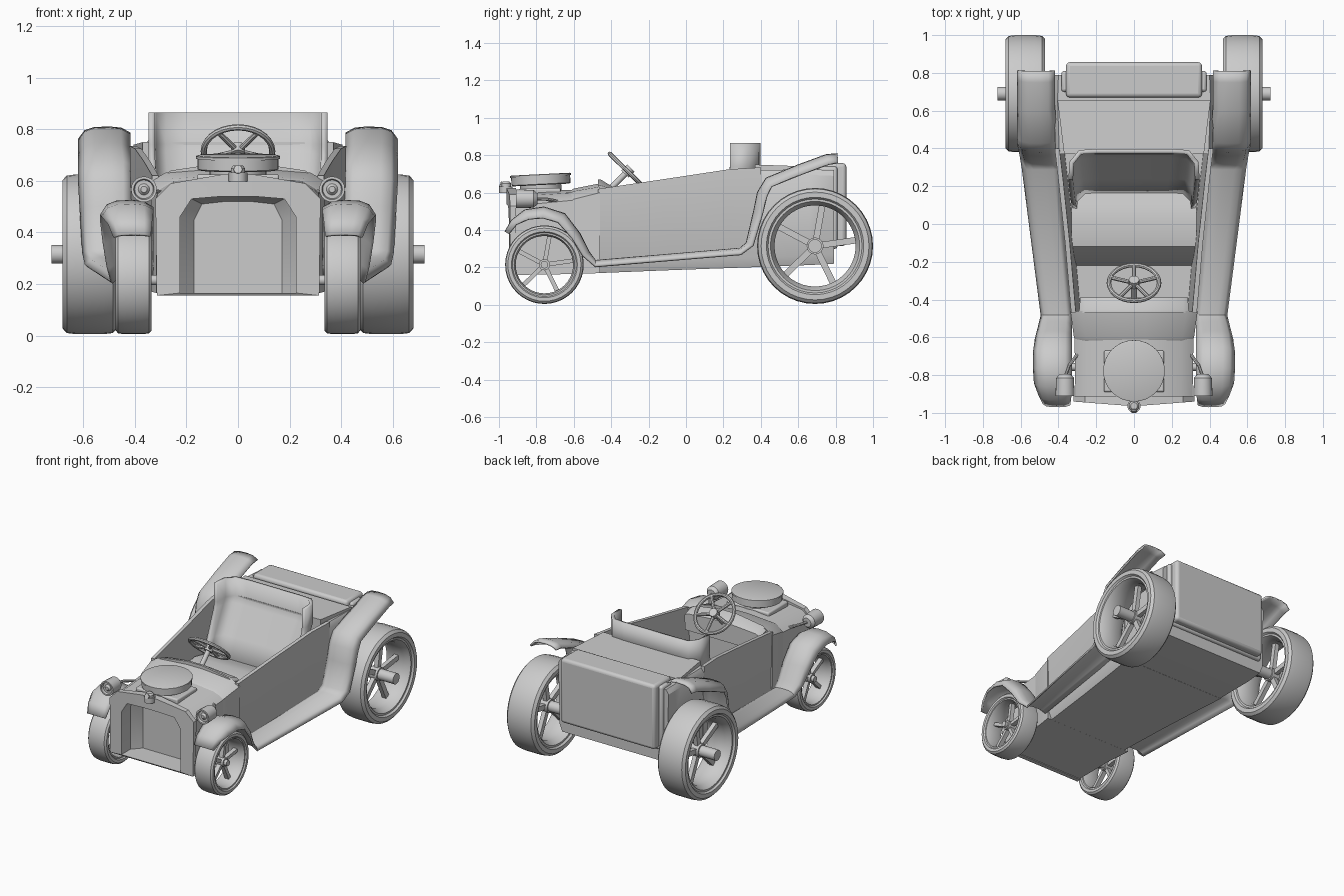
import bpy, bmesh, math
from mathutils import Vector, Matrix

if "Cube" in bpy.data.objects:
    bpy.data.objects.remove(bpy.data.objects["Cube"])


def finish(name, bm, solid=0, bevel=0, angle=35):
    bmesh.ops.remove_doubles(bm, verts=bm.verts, dist=1e-5)
    bmesh.ops.recalc_face_normals(bm, faces=bm.faces)
    me = bpy.data.meshes.new(name)
    bm.to_mesh(me)
    bm.free()
    me.shade_smooth()
    me.set_sharp_from_angle(angle=math.radians(angle))
    ob = bpy.data.objects.new(name, me)
    bpy.context.collection.objects.link(ob)
    if solid:
        m = ob.modifiers.new("thickness", 'SOLIDIFY')
        m.thickness, m.offset = solid, 0
    if bevel:
        m = ob.modifiers.new("round", 'BEVEL')
        m.width, m.segments = bevel, 3
    return ob


def loft(name, rings, closed=True, caps=True, loop=False, **kw):
    bm = bmesh.new()
    vs = [[bm.verts.new(p) for p in r] for r in rings]
    n = len(vs[0])
    pairs = list(zip(vs, vs[1:])) + ([(vs[-1], vs[0])] if loop else [])
    for a, b in pairs:
        for i in range(n if closed else n - 1):
            j = (i + 1) % n
            bm.faces.new((a[i], a[j], b[j], b[i]))
    if closed and caps and not loop:
        bm.faces.new(vs[0])
        bm.faces.new(vs[-1])
    return finish(name, bm, **kw)


def lathe(name, prof, origin, axis=(1, 0, 0), seg=32, loop=False, **kw):
    """prof: (distance along axis, radius)"""
    q = Vector((0, 0, 1)).rotation_difference(Vector(axis))
    rings = [[Vector(origin) + q @ Vector((r * math.cos(t), r * math.sin(t), d))
              for t in [2 * math.pi * k / seg for k in range(seg)]] for d, r in prof]
    return loft(name, rings, loop=loop, **kw)


def rod(name, a, b, r, seg=16):
    d = Vector(b) - Vector(a)
    return lathe(name, [(0, r), (d.length, r)], a, d.normalized(), seg)


def box(name, lo, hi, bevel=0, rot=None):
    bm = bmesh.new()
    lo, hi = Vector(lo), Vector(hi)
    bmesh.ops.create_cube(bm, size=1, matrix=Matrix.Translation((lo + hi) / 2) @ Matrix.Diagonal((*(hi - lo), 1)))
    if rot:
        bmesh.ops.transform(bm, matrix=rot, verts=bm.verts)
    return finish(name, bm, bevel=bevel)


def sym(half):
    return half + [(-x, z) for x, z in reversed(half)]


def ring(y, half, bow=0):
    return [(x, y - bow * (1 - abs(x) / 0.32), z) for x, z in sym(half)]


# Hood with a recessed radiator opening
inner = [(.225, .165), (.225, .46), (.18, .53), (.06, .54)]
front = [(.315, .155), (.32, .53), (.26, .59), (.06, .625)]
nose = [(.31, .16), (.31, .53), (.25, .58), (.06, .605)]
loft("hood", [ring(-.60, [(.315, .165), (.315, .56), (.25, .60), (.06, .615)]),
              ring(-.91, nose), ring(-.91, front), ring(-.94, front, .025),
              ring(-.94, inner, .025), ring(-.85, inner),
              ring(-.79, [(.17, .165), (.17, .45), (.14, .51), (.05, .52)])])
# Cowl between hood and cockpit, with dash
loft("cowl", [ring(-.62, [(.31, .165), (.31, .55), (.25, .598), (.06, .61)]),
              ring(-.60, [(.318, .165), (.318, .565), (.255, .608), (.06, .622)]),
              ring(-.46, [(.335, .17), (.337, .60), (.28, .632), (.06, .65)])])
loft("dashboard", [ring(-.47, [(.28, .50), (.29, .62), (.26, .64), (.06, .67)]),
                   ring(-.455, [(.28, .50), (.29, .62), (.26, .64), (.06, .67)]),
                   ring(-.39, [(.28, .50), (.285, .60), (.26, .615), (.06, .63)])])

# Open cockpit tub, then the closed tail
stations = [(-.47, .333, .17, .62), (-.1, .365, .185, .675), (.23, .40, .197, .725), (.40, .42, .203, .735)]
loft("cockpit_tub", [[(w - .025, y, zt), (w, y, zt), (w - .01, y, zb + .05), (w - .03, y, zb),
                      (-w + .03, y, zb), (-w + .01, y, zb + .05), (-w, y, zt), (-w + .025, y, zt),
                      (-w + .05, y, zb + .04), (w - .05, y, zb + .04)] for y, w, zb, zt in stations])
loft("tail", [[(s * x, y, z) for s, x, z in
               [(1, w - .03, zb), (1, w - .01, zb + .05), (1, w, zt - .03), (1, w - .02, zt),
                (-1, w - .02, zt), (-1, w, zt - .03), (-1, w - .01, zb + .05), (-1, w - .03, zb)]]
              for y, w, zb, zt in [(.37, .415, .203, .72), (.66, .425, .213, .725), (.79, .42, .22, .72)]])
loft("rear_deck", [[(s * w, y, z) for s, z in ((1, .70), (1, zt), (-1, zt), (-1, .70))]
                   for y, w, zt in ((.37, .37, .75), (.655, .405, .74))])
box("trunk", (-.36, .67, .315), (.36, .857, .758), bevel=.02)
box("trunk_rim", (-.385, .70, .30), (.385, .81, .74), bevel=.015)

# Seat: cushion and wrap-around back
side = [(-.22, .23), (-.17, .37), (-.12, .43), (0, .45), (.10, .43), (.20, .40), (.22, .23)]
loft("seat_cushion", [[(x, y, z) for y, z in side] for x in (-.33, -.15, .15, .33)])


def back_ring(z, w, yf, yb):
    half = [(w, yf), (w - .005, yb - .06), (w - .05, yb - .005), (w - .14, yb)]
    return [(x, y, z) for x, y in sym(half)]


back = [back_ring(.38, .31, .05, .16), back_ring(.52, .325, .14, .25), back_ring(.70, .335, .23, .36),
        back_ring(.74, .335, .235, .385), back_ring(.865, .335, .235, .385)]
loft("seat_back", back, closed=False, solid=.025, angle=45)

# Fenders joined by running boards: crest y, z, inner x, outer x, lip drop
path = [(-.965, .39, .34, .48, .02), (-.93, .45, .335, .50, .03), (-.86, .505, .33, .525, .05),
        (-.76, .52, .33, .53, .055), (-.65, .485, .33, .53, .055), (-.57, .38, .33, .52, .045),
        (-.52, .28, .33, .505, .035), (-.485, .235, .33, .49, .03), (.29, .30, .39, .59, .03),
        (.325, .33, .40, .60, .035), (.365, .50, .41, .61, .045), (.385, .60, .41, .615, .05),
        (.43, .675, .41, .615, .05), (.60, .745, .42, .615, .05), (.75, .80, .42, .615, .05),
        (.81, .805, .42, .615, .045)]
for s, tag in ((1, "right"), (-1, "left")):
    rings = []
    for i, (y, z, xi, xo, drop) in enumerate(path):
        a, b = path[max(i - 1, 0)], path[min(i + 1, len(path) - 1)]
        t = Vector((0, b[0] - a[0], b[1] - a[1])).normalized()
        n = Vector((0, -t.z, t.y))
        w = xo - xi
        rings.append([Vector((s * (xi + u * w), y, z)) - n * (d * drop)
                      for u, d in ((0, .5), (.18, .1), (.4, 0), (.7, .05), (.88, .3), (1, 1.0))])
    loft("fender_" + tag, rings, closed=False, solid=.012, angle=40)

    # Headlights on brackets
    lx = s * .365
    lathe("headlight_" + tag, [(0, .03), (.02, .047), (.09, .05), (.115, .05), (.115, .04),
                               (.10, .036), (.10, .022), (.112, .012)], (lx, -.795, .567), (0, -1, 0), 20)
    rod("lamp_bracket_a_" + tag, (lx, -.81, .567), (s * .34, -.74, .565), .009, 8)
    rod("lamp_bracket_b_" + tag, (s * .34, -.745, .565), (s * .30, -.69, .555), .009, 8)

    # Wheels: tyre, rim, hub and five spokes
    for end, cx, cy, R, w, hub, ri in (("front", .405, -.757, .21, .07, .03, .73),
                                       ("rear", .575, .69, .31, .105, .045, .70)):
        c = Vector((s * cx, cy, R + .005))
        nm = "_" + end + "_" + tag
        lathe("tyre" + nm, [(-.8 * w, R * .79), (-w, R * .84), (-w, R * .93), (-.85 * w, R * .985), (-.5 * w, R),
                            (.5 * w, R), (.85 * w, R * .985), (w, R * .93), (w, R * .84), (.8 * w, R * .79)],
              c, seg=40, loop=True, angle=30)
        lathe("rim" + nm, [(-.88 * w, R * .82), (-.88 * w, R * .77), (-.5 * w, R * ri), (.5 * w, R * ri),
                           (.88 * w, R * .77), (.88 * w, R * .82)], c, seg=40, loop=True)
        rod("hub" + nm, c - Vector((.03, 0, 0)), c + Vector((.03, 0, 0)), hub, 20)
        for k in range(5):
            rot = Matrix.Translation(c) @ Matrix.Rotation(math.radians(72 * k - 10), 4, 'X')
            box("spoke%d" % k + nm, (-.015, -R * .055, hub * .6), (.015, R * .055, R * .77), rot=rot)

# Axles
rod("rear_axle", (-.723, .69, .315), (.723, .69, .315), .036, 20)
rod("front_axle", (-.455, -.757, .215), (.455, -.757, .215), .02)

# Air cleaner and radiator cap
tilt = Vector((0, -.05, 1)).normalized()
box("carburettor", (-.16, -.89, .575), (.16, -.67, .625), bevel=.01)
rod("air_intake", (0, -.775, .60), (0, -.778, .66), .11, 24)
lathe("air_cleaner", [(0, .15), (.005, .158), (.045, .158), (.045, .163), (.055, .163), (.058, .155)],
      (0, -.775, .641), tilt, 32)
lathe("radiator_cap", [(0, .036), (.035, .036), (.035, .028), (.05, .028), (.062, .018)],
      (0, -.963, .598), (0, 0, 1), 12)
rod("cap_plug", (0, -.94, .625), (0, -.995, .645), .017, 10)

# Steering wheel
c = Vector((0, -.312, .714))
axis = Vector((0, .7, .71)).normalized()
lathe("steering_rim", [(.012 * math.sin(t), .133 + .012 * math.cos(t)) for t in
                       [math.pi * k / 4 for k in range(8)]], c, axis, 28, loop=True)
rod("steering_hub", c - axis * .02, c + axis * .025, .028)
rod("steering_column", c, c - axis * .17, .016, 12)
q = Vector((0, 0, 1)).rotation_difference(axis)
for k in range(5):
    t = math.radians(90 + 72 * k)
    rod("steering_spoke%d" % k, c, c + q @ Vector((.133 * math.cos(t), .133 * math.sin(t), 0)), .011, 8)
